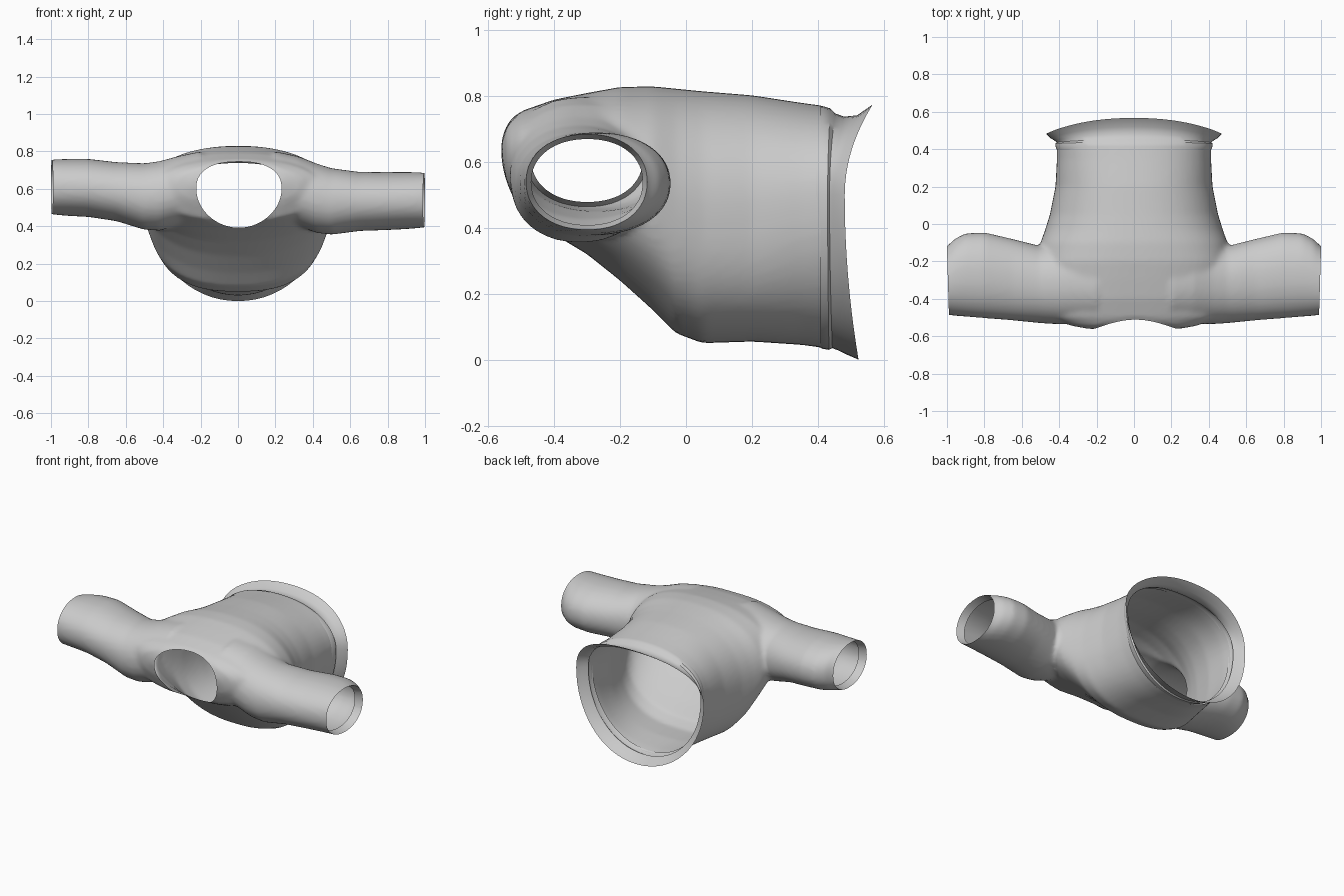
import bpy, bmesh, math

if "Cube" in bpy.data.objects:
    bpy.data.objects.remove(bpy.data.objects["Cube"])

SEG = 64


def super_ring(cu, cv, ru, up, down, n_up, n_down):
    """Rounded cross-section with separate upper and lower halves."""
    pts = []
    for i in range(SEG):
        a = 2 * math.pi * i / SEG
        c, s = math.cos(a), math.sin(a)
        n, rv = (n_up, up) if s > 0 else (n_down, down)
        pts.append((cu + ru * math.copysign(abs(c) ** (2 / n), c),
                    cv + rv * math.copysign(abs(s) ** (2 / n), s)))
    return pts


def loft(bm, rings, capped):
    """Skin a list of 3D rings."""
    vr = [[bm.verts.new(p) for p in r] for r in rings]
    for a, b in zip(vr, vr[1:]):
        for i in range(SEG):
            j = (i + 1) % SEG
            bm.faces.new((a[i], a[j], b[j], b[i]))
    if capped:
        bm.faces.new(vr[0][::-1])
        bm.faces.new(vr[-1])


def make_object(name, bm):
    me = bpy.data.meshes.new(name)
    bm.to_mesh(me)
    bm.free()
    ob = bpy.data.objects.new(name, me)
    bpy.context.collection.objects.link(ob)
    return ob


# torso sections: y, half width, z low, z middle, z high, lower roundness
TORSO = [(-.565, .22, .57, .63, .69, 2.3), (-.543, .34, .51, .62, .73, 2.3),
         (-.5, .44, .43, .6, .755, 2.3), (-.4, .49, .38, .58, .79, 2.3),
         (-.3, .50, .32, .56, .81, 2.2), (-.2, .51, .24, .53, .828, 2.1),
         (-.1, .50, .15, .48, .83, 2.2), (-.03, .475, .08, .44, .823, 2.4),
         (.05, .45, .05, .43, .815, 2.6), (.2, .42, .055, .44, .803, 2.6),
         (.35, .412, .045, .47, .78, 2.3), (.46, .415, .03, .49, .765, 2.1)]
# sleeve sections: x, y low, y high, z low, z high
SLEEVE = [(.2, -.535, -.1, .42, .80), (.32, -.535, -.09, .40, .775),
          (.42, -.535, -.11, .365, .735), (.5, -.53, -.118, .355, .71),
          (.65, -.515, -.08, .375, .69), (.8, -.503, -.045, .38, .69),
          (.9, -.495, -.05, .385, .69), (.96, -.49, -.08, .39, .688),
          (1.0, -.485, -.12, .395, .685), (1.06, -.485, -.14, .40, .68)]

# closed body volume: torso plus two sleeves, fused by a voxel remesh
bm = bmesh.new()
loft(bm, [[(u, y, v) for u, v in super_ring(0, mid, hw, hi - mid, mid - lo, 2.3, n)]
          for y, hw, lo, mid, hi, n in TORSO], True)
for side in (1, -1):
    rings = []
    for x, y0, y1, z0, z1 in SLEEVE:
        # the left sleeve rides a little higher
        lift = .07 * min(1, max(0, (x - .35) / .4)) if side < 0 else 0
        h = (z1 - z0) / 2
        rings.append([(side * x, u, v + lift) for u, v in
                      super_ring((y0 + y1) / 2, z0 + h, (y1 - y0) / 2, h, h, 2.15, 2.15)])
    loft(bm, rings, True)
bmesh.ops.recalc_face_normals(bm, faces=bm.faces)
volume = make_object("volume_helper", bm)
volume.hide_render = True
m = volume.modifiers.new("fuse", 'REMESH')
m.mode = 'VOXEL'
m.voxel_size = .014
m = volume.modifiers.new("relax", 'SMOOTH')
m.factor = .5
m.iterations = 6
dg = bpy.context.evaluated_depsgraph_get()
bm = bmesh.new()
bm.from_mesh(volume.evaluated_get(dg).to_mesh())
bpy.data.objects.remove(volume)


def slice_off(co, no):
    geom = bm.verts[:] + bm.edges[:] + bm.faces[:]
    bmesh.ops.bisect_plane(bm, geom=geom, plane_co=co, plane_no=no, clear_outer=True)


# open the cuffs and the waist
slice_off((0, .41, 0), (0, 1, 0))
slice_off((.995, -.3, 0), (1, -.03, 0))
slice_off((-.995, -.3, 0), (-1, -.03, 0))


# neck opening: delete inside an egg outline, then snap and even out the rim
NX, NZ = .005, .6


def neck_radius(v):
    dx, dz = v.co.x - NX, v.co.z - NZ
    rz, n = (.145, 2.4) if dz > 0 else (.208, 1.95)
    return (abs(dx / .228) ** n + abs(dz / rz) ** n) ** (1 / n)


bmesh.ops.delete(bm, geom=[v for v in bm.verts if v.co.y < -.3 and abs(v.co.x) < .4
                           and neck_radius(v) < 1], context='VERTS')
rim = [v for v in bm.verts if v.is_boundary and abs(v.co.x) < .4 and v.co.y < -.25]
for step in range(12):
    avg = {}
    for v in rim:
        near = [e.other_vert(v).co for e in v.link_edges if e.is_boundary]
        avg[v] = sum((c for c in near), v.co.copy()) / (len(near) + 1)
    for v, co in avg.items():
        v.co = co
        f = neck_radius(v)
        v.co.x = NX + (co.x - NX) / f
        v.co.z = NZ + (co.z - NZ) / f
    # let the fabric next to the rim follow
    near = {e.other_vert(v) for v in rim for e in v.link_edges} - set(rim)
    bmesh.ops.smooth_vert(bm, verts=list(near), factor=.5,
                          use_axis_x=True, use_axis_y=True, use_axis_z=True)

# cuffs: fold each sleeve rim inwards
for side in (1, -1):
    rim = [e for e in bm.edges if e.is_boundary and all(v.co.x * side > .9 for v in e.verts)]
    new = bmesh.ops.extrude_edge_only(bm, edges=rim)['geom']
    vs = [v for v in new if isinstance(v, bmesh.types.BMVert)]
    cy = sum(v.co.y for v in vs) / len(vs)
    cz = sum(v.co.z for v in vs) / len(vs)
    for v in vs:
        v.co.x -= side * .05
        v.co.y = cy + (v.co.y - cy) * .92
        v.co.z = cz + (v.co.z - cz) * .9
shirt = make_object("shirt_body", bm)

# waist hem: stitched band with a crease and a flared, bowed edge
HEM = [(.395, .412, .042, .771, 0), (.415, .42, .033, .77, 0), (.43, .421, .03, .763, .1),
       (.436, .413, .035, .748, .2), (.446, .425, .028, .738, .4),
       (.46, .448, .015, .742, .7), (.482, .47, .0, .775, 1)]
rings = []
for y, hw, lo, hi, bow in HEM:
    mid, r = .5, []
    for u, v in super_ring(0, mid, hw, hi - mid, mid - lo, 2.2, 2.05):
        t = (v - mid) / ((hi - mid) if v > mid else (mid - lo))
        r.append((u, y + bow * (.085 if v > mid else .042) * t * t, v))
    rings.append(r)
bm = bmesh.new()
loft(bm, rings, False)
bmesh.ops.recalc_face_normals(bm, faces=bm.faces)
hem = make_object("waist_hem", bm)

# smooth shading with sharp creases
for ob in (shirt, hem):
    bpy.ops.object.select_all(action='DESELECT')
    ob.select_set(True)
    bpy.context.view_layer.objects.active = ob
    bpy.ops.object.shade_smooth_by_angle(angle=math.radians(35))
